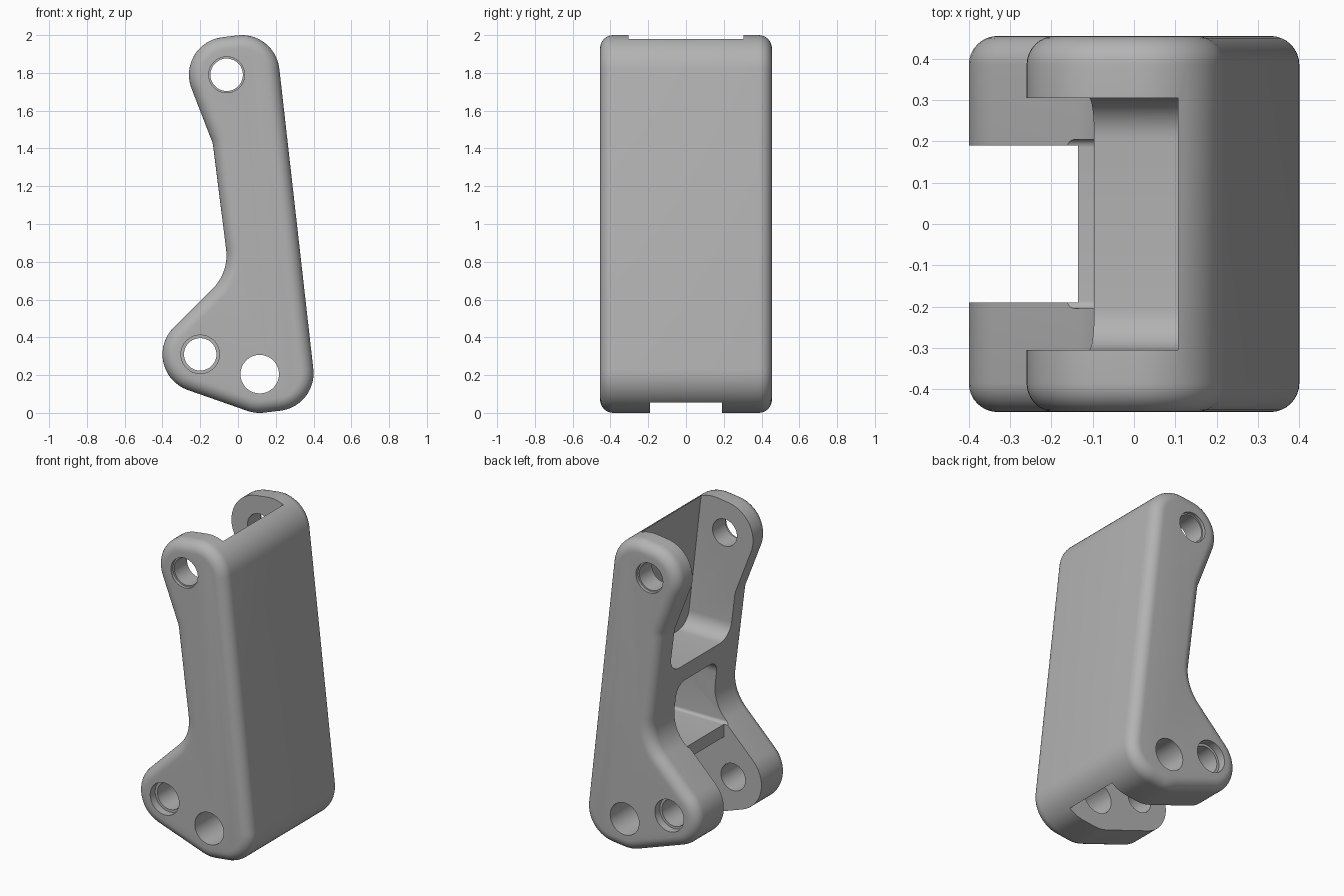
import bpy, bmesh
from math import radians, cos, sin

if "Cube" in bpy.data.objects:
    bpy.data.objects.remove(bpy.data.objects["Cube"])

HALF = 0.455   # half of the overall depth


def make_material(name, rgb):
    mat = bpy.data.materials.new(name)
    mat.use_nodes = True
    mat.diffuse_color = (*rgb, 1)
    mat.node_tree.nodes["Principled BSDF"].inputs["Base Color"].default_value = (*rgb, 1)
    return mat


def arc(cx, cz, r, start, end, n=14):
    steps = [radians(start + (end - start) * i / n) for i in range(n + 1)]
    return [(cx + r * cos(a), cz + r * sin(a)) for a in steps]


def prism(name, points, y0, y1, bevels=()):
    """Extrude an XZ profile along y; bevels = (z, radius) rounds the edges along x."""
    bm = bmesh.new()
    face = bm.faces.new([bm.verts.new((x, y0, z)) for x, z in points])
    ext = bmesh.ops.extrude_face_region(bm, geom=[face])
    moved = [v for v in ext["geom"] if isinstance(v, bmesh.types.BMVert)]
    bmesh.ops.translate(bm, verts=moved, vec=(0, y1 - y0, 0))
    for level, radius in bevels:
        edges = [e for e in bm.edges
                 if all(abs(v.co.z - level) < 1e-4 for v in e.verts)
                 and abs(e.verts[0].co.y - e.verts[1].co.y) < 1e-4]
        bmesh.ops.bevel(bm, geom=edges, offset=radius, segments=8,
                        profile=0.5, affect='EDGES')
    bmesh.ops.recalc_face_normals(bm, faces=bm.faces)
    mesh = bpy.data.meshes.new(name)
    bm.to_mesh(mesh)
    bm.free()
    obj = bpy.data.objects.new(name, mesh)
    bpy.context.collection.objects.link(obj)
    return obj


def apply_modifier(obj, mod):
    bpy.ops.object.select_all(action='DESELECT')
    bpy.context.view_layer.objects.active = obj
    obj.select_set(True)
    bpy.ops.object.modifier_apply(modifier=mod.name)


def cut(obj, cutter):
    cutter.hide_render = True
    mod = obj.modifiers.new("cut", 'BOOLEAN')
    mod.operation, mod.solver, mod.object = 'DIFFERENCE', 'EXACT', cutter
    apply_modifier(obj, mod)
    bpy.data.objects.remove(cutter)


# Side outline of the link: round lobes joined by straight flanks
outline = (arc(0.2, 0.21, 0.2, -85, 6.4)
           + arc(0.02, 1.8, 0.2, 6.4, 97)
           + arc(-0.06, 1.79, 0.2, 97.5, 203.6)
           + arc(-0.28, 1.39, 0.15, 23.6, 7, 6)
           + arc(-0.311, 0.834, 0.25, 7, -45)
           + arc(-0.2, 0.31, 0.2, 135, 251)
           + arc(0.115, 0.205, 0.205, 251, 274, 5))
body = prism("link_body", outline, -HALF, HALF)

# Rounded rims on both cheeks
rim = body.modifiers.new("rim", 'BEVEL')
rim.width, rim.segments = 0.07, 8
rim.limit_method, rim.angle_limit = 'ANGLE', radians(60)
rim.use_clamp_overlap = False
apply_modifier(body, rim)


def wall(z):
    """Inner face of the sloping spine wall."""
    return 0.107 + 0.113 * (1.98 - z)


def pocket(name, low, high, half, bevels=()):
    pts = [(-0.7, low), (wall(low), low), (wall(high), high), (-0.7, high)]
    return prism(name, pts, -half, half, bevels)


# Wide upper pocket, middle window and lower slot leave two cross webs
cut(body, pocket("upper_pocket", 1.13, 2.2, 0.305, [(1.13, 0.1)]))
cut(body, pocket("middle_window", 0.63, 1.02, 0.205, [(1.02, 0.08), (0.63, 0.02)]))
slot = [(-0.7, -0.2), (wall(-0.2), -0.2), (wall(0.55), 0.55),
        (-0.135, 0.55), (-0.135, 0.75), (-0.7, 0.75)]
cut(body, prism("lower_slot", slot, -0.19, 0.19))

# Pin holes, with a shallow counterbore on each cheek where there is one
for x, z, r, bore, depth in [(-0.06, 1.79, 0.086, 0.095, 0.02),
                             (-0.2, 0.31, 0.086, 0.102, 0.05),
                             (0.115, 0.205, 0.102, 0, 0)]:
    cut(body, prism("pin_hole", arc(x, z, r, 0, 350, 35), -0.6, 0.6))
    if bore:
        for side in (-1, 1):
            ends = sorted((side * (HALF - depth), side * 0.6))
            cut(body, prism("counterbore", arc(x, z, bore, 0, 350, 35), *ends))

# Finish
body.data.materials.clear()
body.data.materials.append(make_material("plain grey", (0.45, 0.45, 0.45)))
bpy.ops.object.select_all(action='DESELECT')
body.select_set(True)
bpy.context.view_layer.objects.active = body
bpy.ops.object.shade_smooth_by_angle(angle=radians(30))
